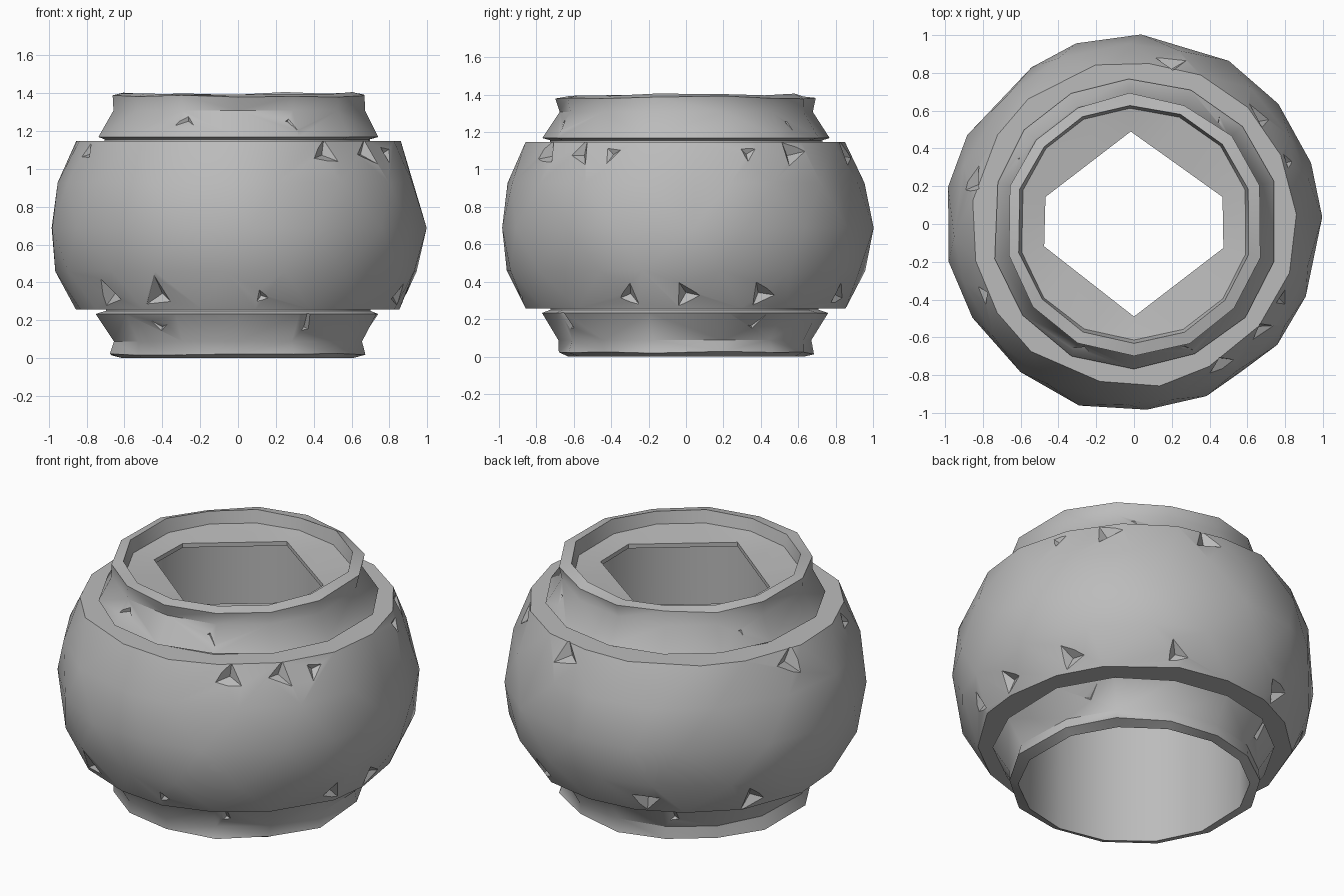
import bpy, bmesh, math, random
from mathutils import Vector, Matrix

random.seed(4)
cube = bpy.data.objects.get("Cube")
if cube:
    bpy.data.objects.remove(cube, do_unlink=True)

stone = bpy.data.materials.new("grey_stone")
stone.use_nodes = True
colour = (0.5, 0.5, 0.5, 1)
stone.diffuse_color = colour
stone.node_tree.nodes["Principled BSDF"].inputs["Base Color"].default_value = colour


def polar(angle, r, z):
    a = math.radians(angle)
    return Vector((r * math.cos(a), r * math.sin(a), z))


def jitter(amount):
    return 1 + random.uniform(-amount, amount)


def make(name, bm):
    bmesh.ops.recalc_face_normals(bm, faces=bm.faces[:])
    mesh = bpy.data.meshes.new(name)
    bm.to_mesh(mesh)
    bm.free()
    ob = bpy.data.objects.new(name, mesh)
    bpy.context.collection.objects.link(ob)
    mesh.materials.append(stone)
    return ob


def cut(ob, cutter):
    cutter.hide_render = True
    mod = ob.modifiers.new("cut", 'BOOLEAN')
    mod.operation, mod.solver, mod.object = 'DIFFERENCE', 'EXACT', cutter
    mod.use_self = True
    bpy.context.view_layer.objects.active = ob
    bpy.ops.object.modifier_apply(modifier=mod.name)
    bpy.data.objects.remove(cutter, do_unlink=True)


def chips(ob, spots, r, z, tilt):
    """Knock broad, shallow three-sided flakes out of an edge."""
    bm = bmesh.new()
    for angle, size in spots:
        a = math.radians(angle)
        aim = Vector((-math.cos(a), -math.sin(a), tilt))
        turn = aim.to_track_quat('Z', 'Y').to_matrix().to_4x4()
        spin = Matrix.Rotation(random.uniform(0, 2), 4, 'Z')
        bmesh.ops.create_cone(bm, cap_ends=True, segments=3, radius1=size * 2.2,
                              radius2=0, depth=size,
                              matrix=Matrix.Translation(polar(angle, r, z)) @ turn @ spin)
    cut(ob, make("chip_cutter", bm))


def smooth(ob, angle):
    bpy.ops.object.select_all(action='DESELECT')
    ob.select_set(True)
    bpy.context.view_layer.objects.active = ob
    bpy.ops.object.shade_smooth_by_angle(angle=math.radians(angle))


# Round body: hull of staggered rings, bored through
SIDES = 17
bm = bmesh.new()
for i, (r, z) in enumerate([(0.86, 0.27), (0.965, 0.47), (0.995, 0.7),
                            (0.955, 0.94), (0.86, 1.16)]):
    for k in range(SIDES):
        angle = (k + 0.5 * (i % 2)) * 360 / SIDES + random.uniform(-4, 4)
        bm.verts.new(polar(angle, r * jitter(0.01), z))
hull = bmesh.ops.convex_hull(bm, input=bm.verts[:])
bmesh.ops.delete(bm, geom=list({g for g in hull["geom_interior"]
                                if isinstance(g, bmesh.types.BMVert)}), context='VERTS')
body = make("round_body", bm)
bm = bmesh.new()
bmesh.ops.create_cone(bm, cap_ends=True, segments=14, radius1=0.67, radius2=0.67,
                      depth=3, matrix=Matrix.Translation((0, 0, 0.7)))
cut(body, make("bore_cutter", bm))
chips(body, [(-58, 0.14), (-40, 0.12), (-27, 0.1), (22, 0.09), (40, 0.13),
             (77, 0.14), (165, 0.14), (-155, 0.1)], 0.9, 1.11, -0.4)
chips(body, [(-140, 0.14), (-118, 0.13), (-82, 0.07), (-20, 0.1), (0, 0.13),
             (27, 0.13), (65, 0.1), (111, 0.13), (149, 0.12)], 0.91, 0.33, 0.4)
smooth(body, 28)

# Six-sided mouth, with extra points along its long edges
corners = [92, 17, -15, -90, -166, -197]
angles, mouth = [], []
for i, a in enumerate(corners):
    b = corners[(i + 1) % 6] - (360 if i == 5 else 0)
    steps = 3 if a - b > 50 else 1
    for s in range(steps):
        angles.append(a + (b - a) * s / steps)
        mouth.append(polar(a, 0.49, 0).lerp(polar(b, 0.49, 0), s / steps))

# Collars and wide bore: one closed lathe (radius 0 marks a mouth ring)
bm = bmesh.new()
profile = [(0, 1.315), (0.615, 1.335), (0.63, 1.41), (0.69, 1.395), (0.685, 1.32),
           (0.765, 1.18), (0.72, 1.168), (0.72, 0.262), (0.765, 0.245), (0.675, 0.1),
           (0.69, 0.03), (0.63, 0.012), (0.615, 1.27), (0, 1.29)]
rings = []
for r, z in profile:
    wobble = 0.01 if z in (1.41, 1.395, 0.03) else 0
    if r == 0:
        ring = [bm.verts.new((p.x, p.y, z)) for p in mouth]
    else:
        ring = [bm.verts.new(polar(a, r * jitter(0.015 if r > 0.64 else 0.005),
                                   z + random.uniform(-wobble, wobble)))
                for a in angles]
    rings.append(ring)
for i, ring in enumerate(rings):
    nxt = rings[(i + 1) % len(rings)]
    for k in range(len(ring)):
        j = (k + 1) % len(ring)
        bm.faces.new((ring[k], ring[j], nxt[j], nxt[k]))
bmesh.ops.triangulate(bm, faces=bm.faces[:])
collars = make("collars_and_bore", bm)
chips(collars, [(-68, 0.07), (-112, 0.07), (50, 0.07), (150, 0.07)], 0.73, 1.27, -0.2)
chips(collars, [(-60, 0.07), (-125, 0.07), (30, 0.07), (120, 0.07)], 0.73, 0.17, 0.2)
smooth(collars, 33)

# Stand the whole piece on the ground
low = min(v.co.z for v in collars.data.vertices)
for ob in (body, collars):
    ob.data.transform(Matrix.Translation((0, 0, -low)))
